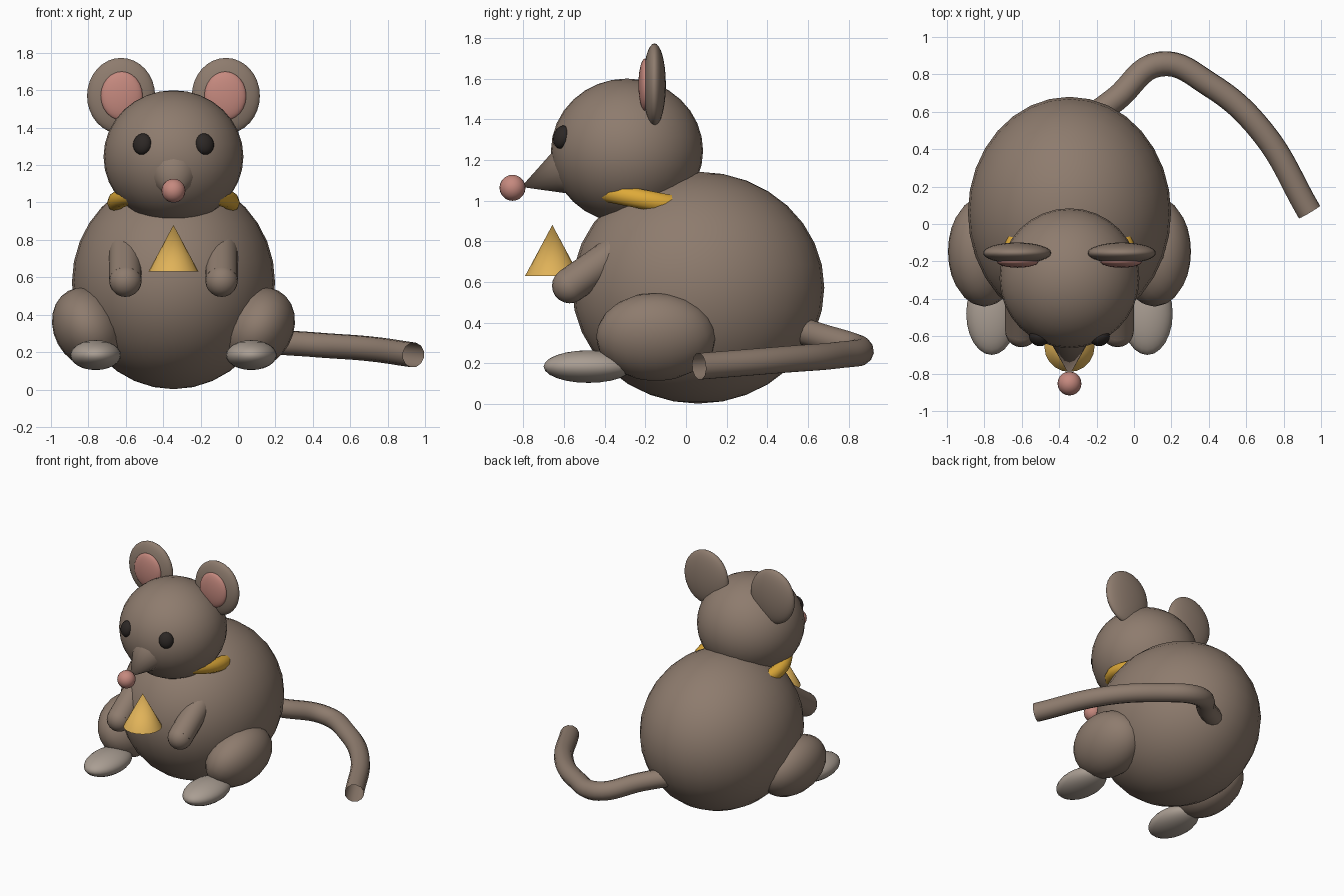
import bpy
import math
from mathutils import Vector

if "Cube" in bpy.data.objects:
    bpy.data.objects.remove(bpy.data.objects["Cube"])

CX = -0.345  # the animal's own mirror plane


def material(name, rgb):
    m = bpy.data.materials.new(name)
    m.diffuse_color = (*rgb, 1)
    m.use_nodes = True
    m.node_tree.nodes["Principled BSDF"].inputs["Base Color"].default_value = m.diffuse_color
    return m


FUR = material("fur", (0.27, 0.20, 0.155))
PINK = material("pink", (0.56, 0.25, 0.21))
DARK = material("dark", (0.025, 0.02, 0.018))
PALE = material("pale", (0.40, 0.34, 0.29))
GOLD = material("gold", (0.73, 0.40, 0.04))
CHEESE = material("cheese_yellow", (0.75, 0.45, 0.10))


def finish(name, mat):
    ob = bpy.context.object
    ob.name = name
    ob.data.materials.append(mat)
    bpy.ops.object.shade_smooth_by_angle(angle=math.radians(40))
    return ob


def ball(name, loc, radii, mat, rot=(0, 0, 0), seg=32):
    bpy.ops.mesh.primitive_uv_sphere_add(segments=seg, ring_count=seg // 2,
                                         location=loc, rotation=rot)
    bpy.context.object.scale = radii
    return finish(name, mat)


def cone(name, base, tip, radius, mat, seg, tip_radius=0):
    base, tip = Vector(base), Vector(tip)
    axis = tip - base
    bpy.ops.mesh.primitive_cone_add(
        vertices=seg, radius1=radius, radius2=tip_radius, depth=axis.length,
        location=(base + tip) / 2,
        rotation=axis.to_track_quat('Z', 'Y').to_euler())
    return finish(name, mat)


def tube(name, points, radius, mat, smooth_path=True, caps=False):
    cu = bpy.data.curves.new(name, 'CURVE')
    cu.dimensions = '3D'
    cu.bevel_depth = radius
    cu.bevel_resolution = 4
    cu.use_fill_caps = caps
    cu.resolution_u = 8
    sp = cu.splines.new('BEZIER')
    sp.bezier_points.add(len(points) - 1)
    for p, co in zip(sp.bezier_points, points):
        p.co = co
        p.handle_left_type = p.handle_right_type = 'AUTO'
    cu.materials.append(mat)
    ob = bpy.data.objects.new(name, cu)
    bpy.context.collection.objects.link(ob)


# Body and head
ball("body", (CX, 0.06, 0.572), (0.543, 0.62, 0.57), FUR)
ball("head", (CX, -0.29, 1.245), (0.374, 0.374, 0.355), FUR)

# Snout and nose
cone("snout", (CX, -0.557, 1.16), (CX, -0.81, 1.067), 0.144, FUR, 12)
ball("nose", (CX, -0.853, 1.063), (0.064,) * 3, PINK, seg=20)

# Collar, tipped up at the front
bpy.ops.mesh.primitive_torus_add(
    major_radius=0.305, minor_radius=0.05, major_segments=32, minor_segments=10,
    location=(CX, -0.18, 1.0), rotation=(math.radians(-11), 0, 0))
finish("collar", GOLD)

# Wedge of cheese held at the chest
cone("cheese", (CX, -0.657, 0.63), (CX, -0.657, 0.88), 0.134, CHEESE, 20)

# Paired parts
for s, side in ((-1, "left"), (1, "right")):
    def at(dx, y, z):
        return Vector((CX + s * dx, y, z))

    ball(side + "_ear", at(0.28, -0.155, 1.57), (0.182, 0.056, 0.203), FUR)
    ball(side + "_inner_ear", at(0.277, -0.20, 1.57), (0.112, 0.034, 0.13), PINK, seg=24)
    ball(side + "_eye", at(0.166, -0.61, 1.312), (0.052, 0.04, 0.058), DARK,
         (math.radians(-15), 0, s * math.radians(25)), 20)

    # Arm: straight sleeve with rounded hand
    hand, shoulder = at(0.257, -0.572, 0.582), at(0.257, -0.30, 0.772)
    cone(side + "_arm", shoulder, hand, 0.087, FUR, 20, 0.087)
    ball(side + "_hand", hand, (0.087,) * 3, FUR, seg=20)

    # Haunch and foot
    ball(side + "_thigh", at(0.455, -0.147, 0.33), (0.185, 0.295, 0.225), FUR,
         (0, s * 0.5, 0), 24)
    ball(side + "_foot", at(0.416, -0.48, 0.184), (0.136, 0.22, 0.08), PALE, seg=24)

# Tail, an open tube curling round to the right
tube("tail", [(-0.33, 0.50, 0.38), (-0.10, 0.665, 0.33), (0.14, 0.855, 0.265),
              (0.405, 0.745, 0.24), (0.68, 0.50, 0.22), (0.938, 0.064, 0.185)],
     0.067, FUR)
